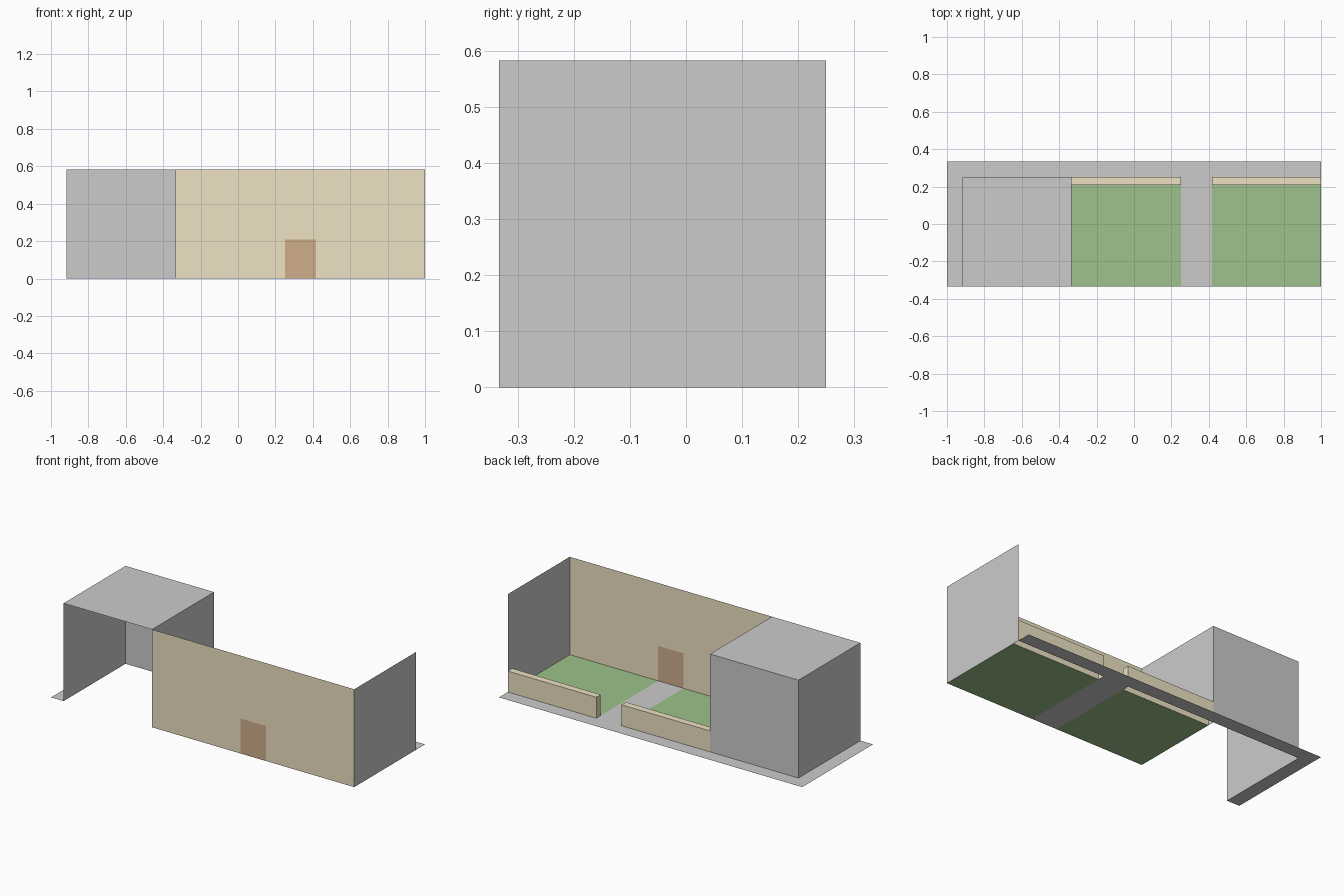
import bpy

if "Cube" in bpy.data.objects:
    bpy.data.objects.remove(bpy.data.objects["Cube"])

U = 1 / 12  # the model sits on a regular grid of this size


def material(name, rgb):
    m = bpy.data.materials.new(name)
    m.diffuse_color = (*rgb, 1)
    m.use_nodes = True
    m.node_tree.nodes["Principled BSDF"].inputs["Base Color"].default_value = m.diffuse_color
    return m


TAN = material("tan", (0.85, 0.76, 0.55))
GREEN = material("grass", (0.34, 0.54, 0.26))
BROWN = material("brown", (0.62, 0.42, 0.26))
PAVING = material("paving", (0.52, 0.52, 0.52))


def sheet(name, quads, mat=None):
    """Object from flat quads given by corner points in grid units."""
    verts, index, faces = [], {}, []
    for quad in quads:
        for p in quad:
            if p not in index:
                index[p] = len(verts)
                verts.append(tuple(c * U for c in p))
        faces.append([index[p] for p in quad])
    me = bpy.data.meshes.new(name)
    me.from_pydata(verts, [], faces)
    if mat:
        me.materials.append(mat)
    ob = bpy.data.objects.new(name, me)
    bpy.context.collection.objects.link(ob)
    return ob


def floor(x0, x1, y0, y1, z=0):  # faces up
    return [(x0, y0, z), (x1, y0, z), (x1, y1, z), (x0, y1, z)]


def across(x0, x1, y, z0, z1):  # faces -y, or +y when x0 > x1
    return [(x0, y, z0), (x1, y, z0), (x1, y, z1), (x0, y, z1)]


def along(x, y0, y1, z0, z1):  # faces +x, or -x when y0 > y1
    return [(x, y0, z0), (x, y1, z0), (x, y1, z1), (x, y0, z1)]


FRONT, BACK, H = -4, 3, 7

# Garage block, open at the front and underneath
sheet("garage", [
    floor(-11, -4, FRONT, BACK, H),
    along(-11, BACK, FRONT, 0, H),
    along(-4, FRONT, BACK, 0, H),
    across(-4, -11, BACK, 0, H),
])

# House front with a door set flush in an opening
sheet("house_wall", [
    across(-4, 3, FRONT, 0, 2.5),
    across(5, 12, FRONT, 0, 2.5),
    across(-4, 3, FRONT, 2.5, H),
    across(3, 5, FRONT, 2.5, H),
    across(5, 12, FRONT, 2.5, H),
], TAN)
sheet("door", [across(3, 5, FRONT, 0, 2.5)], BROWN)

# Side wall at the right end
sheet("side_wall", [along(12, FRONT, BACK, 0, H)])

# Yard: two lawns, a path and two low garden walls without undersides
for side, x0, x1 in (("left", -4, 3), ("right", 5, 12)):
    sheet("lawn_" + side, [floor(x0, x1, FRONT, 2.5)], GREEN)
    end = along(3, 2.5, BACK, 0, 1.5) if side == "left" else along(5, BACK, 2.5, 0, 1.5)
    sheet("garden_wall_" + side, [
        floor(x0, x1, 2.5, BACK, 1.5),
        across(x0, x1, 2.5, 0, 1.5),
        across(x1, x0, BACK, 0, 1.5),
        end,
    ], TAN)
sheet("path", [floor(3, 5, FRONT, BACK)], PAVING)

# Pavement running along the back and the left side
sheet("pavement", [floor(-12, -11, FRONT, BACK), floor(-12, -11, BACK, 4),
                   floor(-11, 12, BACK, 4)])
